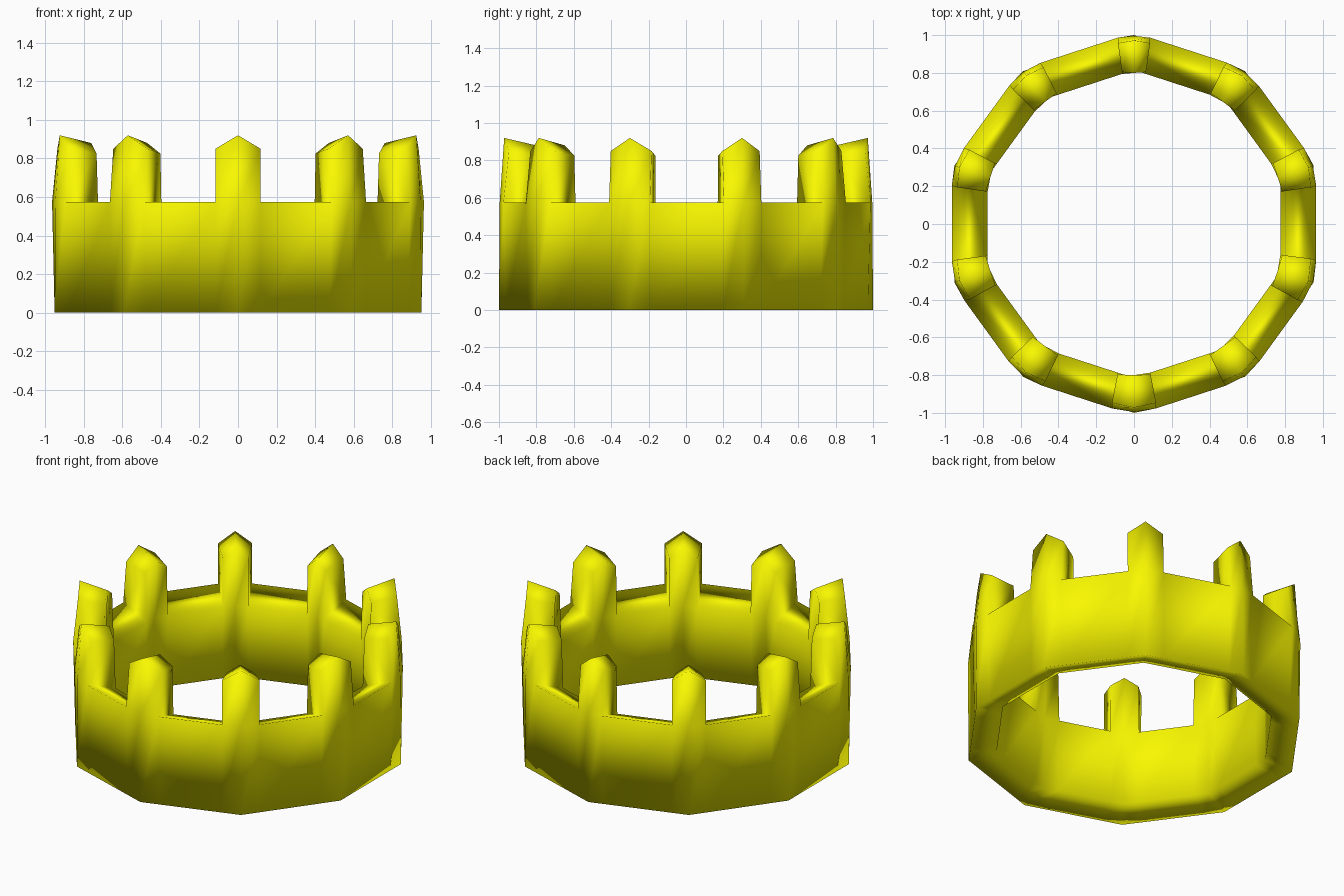
import bpy, bmesh, math

if "Cube" in bpy.data.objects:
    bpy.data.objects.remove(bpy.data.objects["Cube"])

SIDES = 10
SLOPE = math.tan(math.pi / SIDES)
# half width of each spike, counter-clockwise from the front
WIDTHS = [0.117, 0.11, 0.115, 0.105, 0.105, 0.085, 0.1, 0.105, 0.11, 0.11]
bm = bmesh.new()


def point(angle, r, t, z):
    # radial distance r, sideways offset t, height z
    c, s = math.cos(angle), math.sin(angle)
    return bm.verts.new((r * c - t * s, r * s + t * c, z))


def row(angle, radius, half, z_mid, z_side, r_mid=None):
    # three points hugging one corner of the ten-sided ring
    side = radius - half * SLOPE
    return [point(angle, side, -half, z_side),
            point(angle, r_mid or radius, 0, z_mid),
            point(angle, side, half, z_side)]


corners = []
for k, wo in enumerate(WIDTHS):
    a = -math.pi / 2 + k * 2 * math.pi / SIDES
    wi = wo * 0.75
    corners.append(dict(
        base_out=row(a, 1.0, wo, 0, 0),
        rim_out=row(a, 1.014, wo, 0.575, 0.575, 0.996),
        tip_out=row(a, 0.985, wo, 0.92, 0.85, 0.972),
        tip_in=row(a, 0.825, wi, 0.88, 0.825, 0.80),
        rim_in=row(a, 0.815, wi, 0.51, 0.51),
        base_in=row(a, 0.83, wi, 0.045, 0.045)))


def strip(p, q):
    for i in range(2):
        bm.faces.new((p[i], p[i + 1], q[i + 1], q[i]))


for k, c in enumerate(corners):
    # corner column: walls, spike and its gabled top
    names = ["base_out", "rim_out", "tip_out", "tip_in", "rim_in", "base_in"]
    for i, n in enumerate(names):
        strip(c[n], c[names[(i + 1) % 6]])
    for s in (0, 2):
        bm.faces.new([c[n][s] for n in names[1:5]])
    # straight band to the next corner
    d = corners[(k + 1) % SIDES]
    ring = ["base_out", "rim_out", "rim_in", "base_in"]
    for i, n in enumerate(ring):
        m = ring[(i + 1) % 4]
        bm.faces.new((c[n][2], d[n][0], d[m][0], c[m][2]))

bmesh.ops.recalc_face_normals(bm, faces=bm.faces)
# the whole crown is smooth shaded, edges included
for f in bm.faces:
    f.smooth = True
mesh = bpy.data.meshes.new("crown")
bm.to_mesh(mesh)
bm.free()
crown = bpy.data.objects.new("crown", mesh)
bpy.context.collection.objects.link(crown)

# yellow finish
mat = bpy.data.materials.new("yellow")
mat.diffuse_color = (0.95, 0.94, 0.0, 1)
mat.use_nodes = True
mat.node_tree.nodes["Principled BSDF"].inputs["Base Color"].default_value = mat.diffuse_color
mesh.materials.append(mat)
